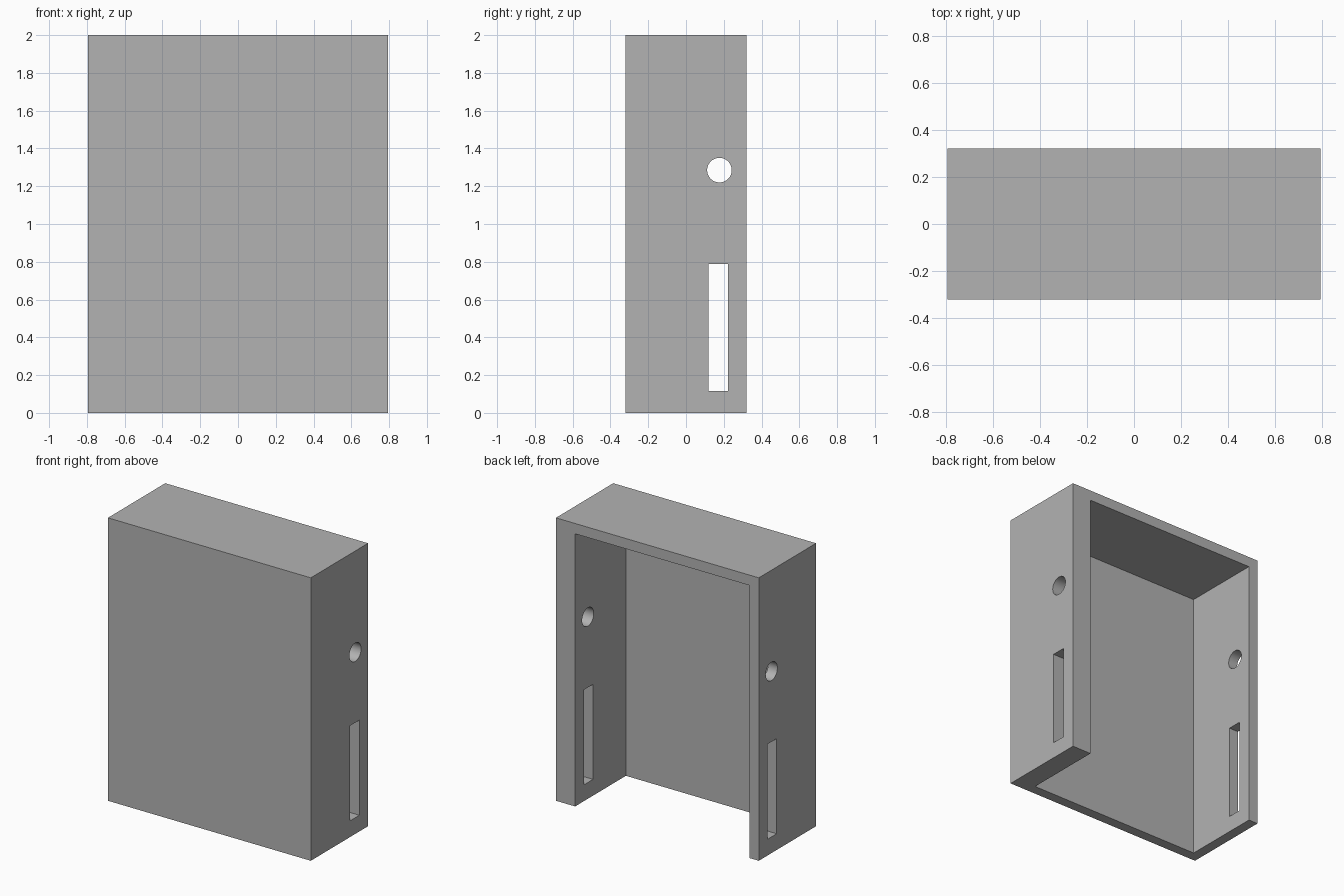
import bpy
import math

if "Cube" in bpy.data.objects:
    bpy.data.objects.remove(bpy.data.objects["Cube"], do_unlink=True)

# Overall size and wall thicknesses
HALF_W, HALF_D, HEIGHT = 0.793, 0.32, 2.0
WALL, THICK_WALL = 0.073, 0.15
OVERSHOOT = 0.2

grey = bpy.data.materials.new("plain grey")
grey.use_nodes = True
GREY = (0.45, 0.45, 0.45, 1)
grey.diffuse_color = GREY
grey.node_tree.nodes["Principled BSDF"].inputs["Base Color"].default_value = GREY


def box(name, low, high):
    """Axis-aligned box between two corners."""
    bpy.ops.mesh.primitive_cube_add(size=1, location=[(a + b) / 2 for a, b in zip(low, high)])
    obj = bpy.context.object
    obj.name = name
    obj.scale = [b - a for a, b in zip(low, high)]
    bpy.ops.object.transform_apply(location=True, rotation=True, scale=True)
    obj.data.materials.append(grey)
    return obj


def cut(target, cutter):
    """Subtract the cutter from the target, then discard the cutter."""
    cutter.hide_render = True
    mod = target.modifiers.new("cut", "BOOLEAN")
    mod.operation = "DIFFERENCE"
    mod.solver = "EXACT"
    mod.object = cutter
    bpy.context.view_layer.objects.active = target
    bpy.ops.object.modifier_apply(modifier=mod.name)
    bpy.data.objects.remove(cutter, do_unlink=True)


# Outer block
cover = box("cover_shell", (-HALF_W, -HALF_D, 0), (HALF_W, HALF_D, HEIGHT))

# Cavity, open at the back and the bottom, with a thicker wall on the left
cut(cover, box("cavity_cutter",
               (-HALF_W + WALL, -HALF_D + WALL, -OVERSHOOT),
               (HALF_W - THICK_WALL, HALF_D + OVERSHOOT, HEIGHT - WALL)))

# Tall slot through both side walls
cut(cover, box("slot_cutter", (-1, 0.12, 0.115), (1, 0.222, 0.787)))

# Round hole through both side walls
bpy.ops.mesh.primitive_cylinder_add(vertices=64, radius=0.065, depth=2,
                                    location=(0, 0.177, 1.285),
                                    rotation=(0, math.pi / 2, 0))
hole = bpy.context.object
hole.name = "hole_cutter"
hole.data.materials.append(grey)
cut(cover, hole)

# Smooth hole walls, sharp box edges
bpy.ops.object.select_all(action="DESELECT")
cover.select_set(True)
bpy.context.view_layer.objects.active = cover
bpy.ops.object.shade_smooth_by_angle(angle=math.radians(30))
